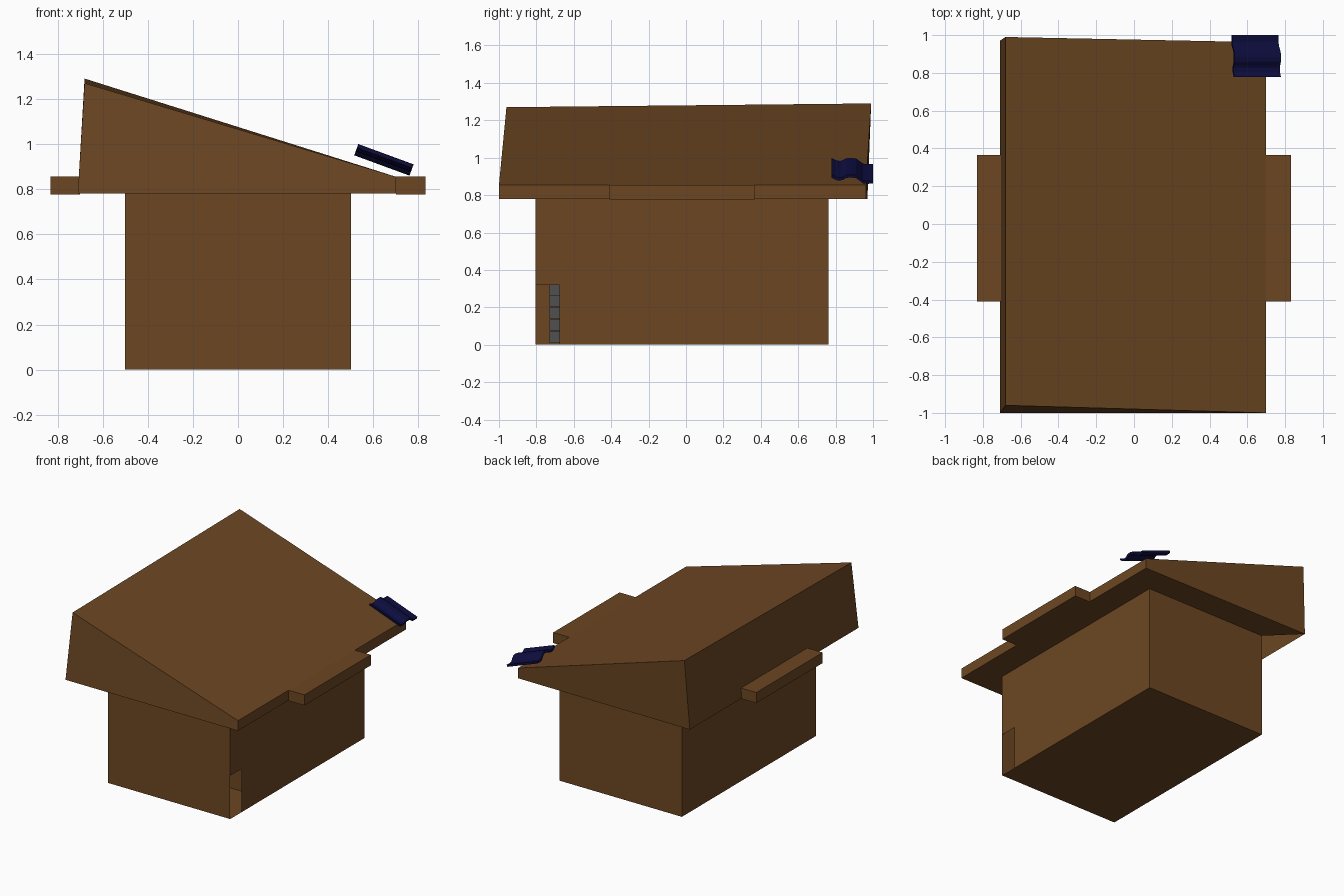
import bpy
import bmesh

if "Cube" in bpy.data.objects:
    bpy.data.objects.remove(bpy.data.objects["Cube"])


def material(name, rgb):
    m = bpy.data.materials.new(name)
    m.diffuse_color = (*rgb, 1)
    m.use_nodes = True
    m.node_tree.nodes["Principled BSDF"].inputs["Base Color"].default_value = m.diffuse_color
    return m


wood = material("brown wood", (0.15, 0.062, 0.016))
navy = material("navy tile", (0.004, 0.004, 0.05))
grey = material("grey stone", (0.08, 0.08, 0.08))


def build(name, verts, faces, mat):
    mesh = bpy.data.meshes.new(name)
    mesh.from_pydata(verts, [], faces)
    mesh.materials.append(mat)
    obj = bpy.data.objects.new(name, mesh)
    bpy.context.collection.objects.link(obj)
    return obj


def box(name, x, y, z, mat):
    verts = [(a, b, c) for c in z for b in y for a in x]
    faces = [(0, 2, 3, 1), (4, 5, 7, 6), (0, 1, 5, 4),
             (2, 6, 7, 3), (0, 4, 6, 2), (1, 3, 7, 5)]
    return build(name, verts, faces, mat)


# Hollow body: floor and three full walls; the right wall has a doorway
X, Y0, Y1, H = 0.5, -0.805, 0.762, 0.78
DOOR_Y, DOOR_Z = -0.675, 0.32
body = [(-X, Y0, 0), (X, Y0, 0), (X, Y1, 0), (-X, Y1, 0),
        (-X, Y0, H), (X, Y0, H), (X, Y1, H), (-X, Y1, H),
        (X, DOOR_Y, 0), (X, DOOR_Y, DOOR_Z), (X, Y0, DOOR_Z)]
build("body_walls", body,
      [(0, 3, 2, 8, 1), (0, 1, 10, 5, 4), (2, 3, 7, 6), (3, 0, 4, 7),
       (8, 2, 6, 5, 10, 9)], wood)

# Room divider and small staircase inside the doorway
build("inner_wall", [(-X, -0.4, 0), (X, -0.4, 0), (X, -0.4, 0.7), (-X, -0.4, 0.7)],
      [(0, 1, 2, 3)], wood)
for i, top in enumerate((0.07, 0.135, 0.2, 0.265, 0.32)):
    box(f"stair_{i + 1}", (-0.45, -0.05 - 0.08 * i), (-0.73, -0.42),
        (top - 0.062, top), grey)

# Sloped roof: warped wedge with a mitred underside, open on the left
roof = [(-0.71, -1, H), (0.70, -1, H), (0.70, 0.962, H), (-0.71, 0.97, H),
        (-0.68, -0.96, 1.27), (0.70, -1, 0.855), (0.70, 0.962, 0.855), (-0.68, 0.99, 1.29),
        (-X, Y0, H), (X, Y0, H), (X, Y1, H), (-X, Y1, H)]
build("roof", roof,
      [(0, 1, 5, 4), (1, 2, 6, 5), (2, 3, 7, 6), (3, 0, 4, 7), (4, 5, 6, 7),
       (0, 8, 9, 1), (1, 9, 10, 2), (2, 10, 11, 3)], wood)

# Ledges on both sides of the roof
for side, name in ((-1, "left_ledge"), (1, "right_ledge")):
    box(name, sorted((side * 0.70, side * 0.83)), (-0.41, 0.365), (0.777, 0.855), wood)

# Loose wavy roof tile: profile across y, swept down the slope
profile = [(0.777, 0.052), (0.79, 0.045), (0.805, 0.037), (0.825, 0.035), (0.84, 0.04),
           (0.857, 0.05), (0.885, 0.053), (0.91, 0.048), (0.93, 0.033), (0.945, 0.02),
           (0.965, 0.016), (1.0, 0.018)]
loop = profile + [(y, h - 0.016) for y, h in reversed(profile)]
n = len(loop)
verts = [(x + 0.345 * h, y, z + 0.94 * h)
         for x, z in ((0.515, 0.95), (0.76, 0.86)) for y, h in loop]
faces = [(i, (i + 1) % n, n + (i + 1) % n, n + i) for i in range(n)]
for k in range(len(profile) - 1):
    a, b, c, d = k, k + 1, n - 2 - k, n - 1 - k
    faces += [(a, d, c, b), (n + a, n + b, n + c, n + d)]
tile = build("loose_roof_tile", verts, faces, navy)

# Consistent outward normals on the closed tile
bm = bmesh.new()
bm.from_mesh(tile.data)
bmesh.ops.recalc_face_normals(bm, faces=bm.faces)
bm.to_mesh(tile.data)
bm.free()
